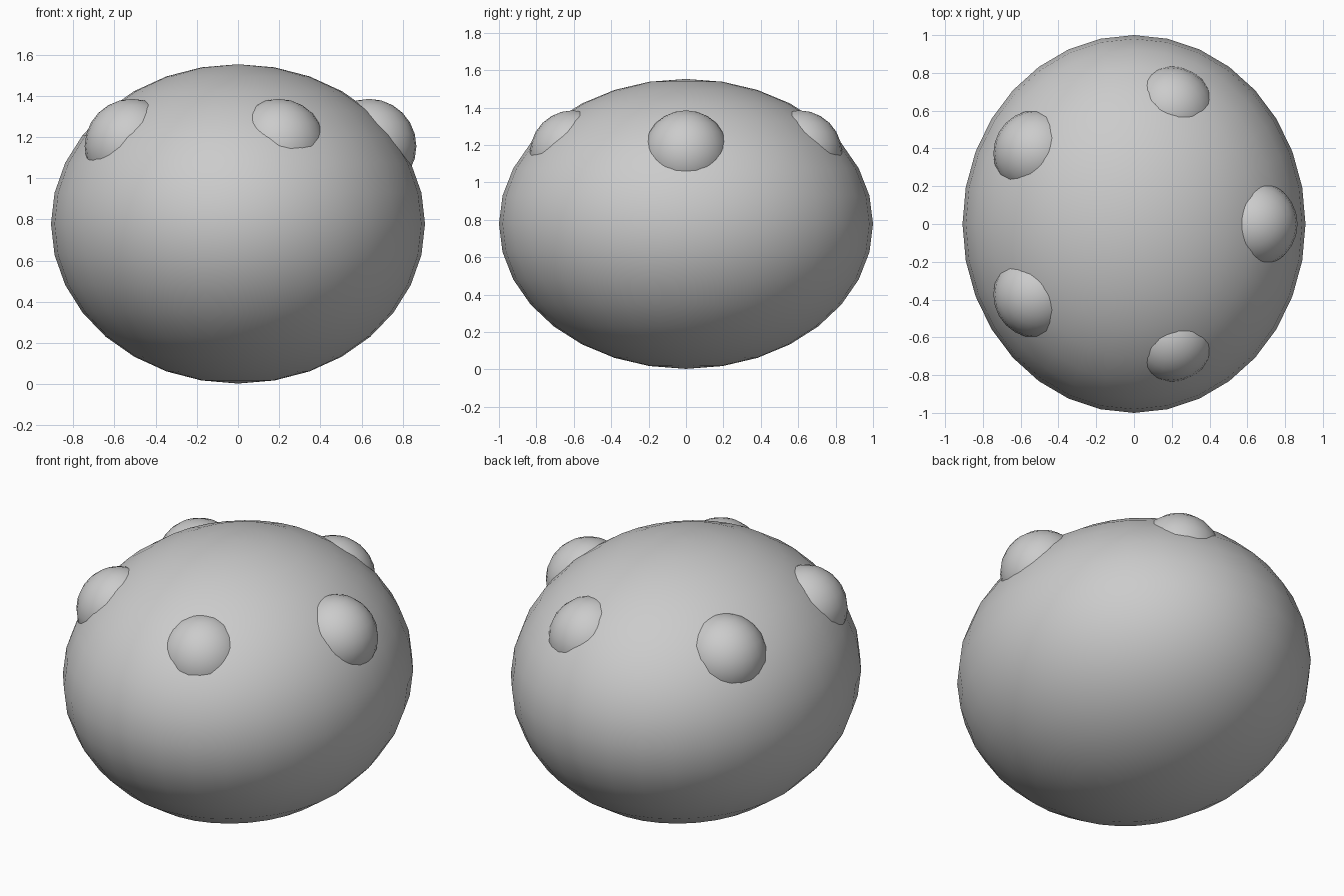
import bpy
from math import cos, sin, tau

if "Cube" in bpy.data.objects:
    bpy.data.objects.remove(bpy.data.objects["Cube"])


def ellipsoid(name, loc, radii, segments, rings, turn=0.0):
    bpy.ops.mesh.primitive_uv_sphere_add(segments=segments, ring_count=rings,
                                         radius=1, location=loc, rotation=(0, 0, turn))
    ob = bpy.context.object
    ob.name = name
    ob.scale = radii
    bpy.ops.object.shade_smooth()
    return ob


# Main rounded body
ellipsoid("body", (0, 0, 0.778), (0.908, 1.0, 0.775), 32, 16)

# Five partly sunken bumps in a ring around the upper half
RING, HEIGHT, SIZE = 0.636, 1.155, 0.23
for i in range(5):
    a = tau * i / 5
    ellipsoid(f"bump_{i + 1}", (RING * cos(a), RING * sin(a), HEIGHT), (SIZE,) * 3, 24, 12)
